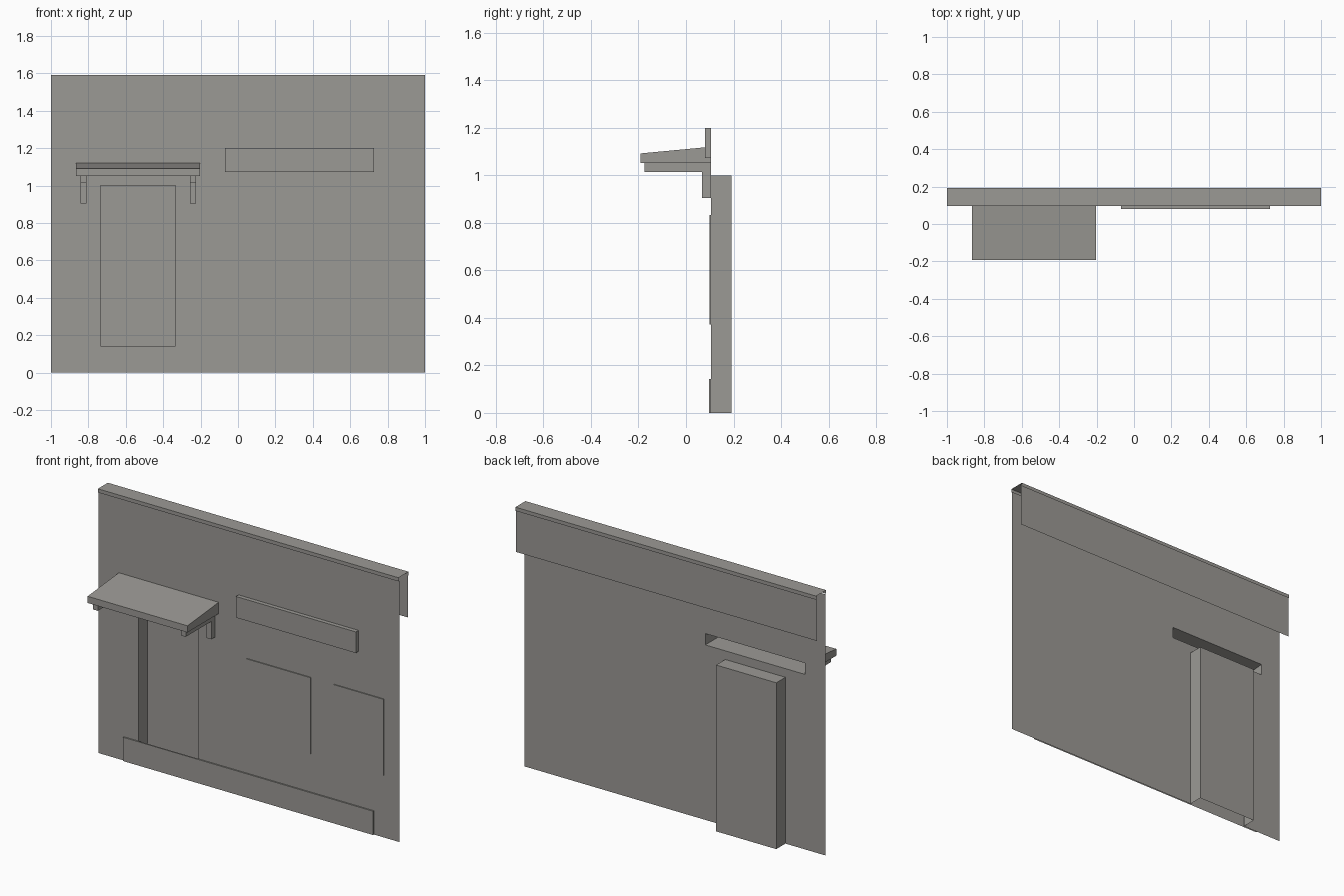
import bpy, bmesh

cube = bpy.data.objects.get("Cube")
if cube:
    bpy.data.objects.remove(cube, do_unlink=True)

grey = bpy.data.materials.new("warm_grey")
grey.use_nodes = True
colour = (0.33, 0.32, 0.30, 1)
grey.diffuse_color = colour
grey.node_tree.nodes["Principled BSDF"].inputs["Base Color"].default_value = colour

WALL = 0.105   # y of the facade sheet
BACK = 0.192   # y of the rearmost faces


def finish(name, bm):
    bmesh.ops.remove_doubles(bm, verts=bm.verts, dist=0.0001)
    mesh = bpy.data.meshes.new(name)
    bm.to_mesh(mesh)
    bm.free()
    mesh.materials.append(grey)
    ob = bpy.data.objects.new(name, mesh)
    bpy.context.collection.objects.link(ob)
    return ob


def sheet(name, x, z, y, holes=()):
    """Upright sheet facing the front, with rectangular holes (x0, x1, z0, z1)."""
    bm = bmesh.new()
    xs = sorted({*x, *(v for h in holes for v in h[:2])})
    zs = sorted({*z, *(v for h in holes for v in h[2:])})
    for x0, x1 in zip(xs, xs[1:]):
        for z0, z1 in zip(zs, zs[1:]):
            if any(h[0] <= x0 < h[1] and h[2] <= z0 < h[3] for h in holes):
                continue
            bm.faces.new([bm.verts.new((px, y, pz)) for px, pz in
                          ((x0, z0), (x1, z0), (x1, z1), (x0, z1))])
    bmesh.ops.remove_doubles(bm, verts=bm.verts, dist=0.0001)
    bmesh.ops.dissolve_limit(bm, angle_limit=0.01, verts=bm.verts, edges=bm.edges)
    return finish(name, bm)


def extrude(name, x, profile, skip=(), ends=True):
    """Sweep a (y, z) profile along x; skip leaves out the numbered sides."""
    bm = bmesh.new()
    rings = [[bm.verts.new((px, *p)) for p in profile] for px in x]
    n = len(profile)
    for i in range(n):
        if i not in skip:
            j = (i + 1) % n
            bm.faces.new((rings[0][i], rings[0][j], rings[1][j], rings[1][i]))
    if ends:
        bm.faces.new(rings[0][::-1])
        bm.faces.new(rings[1])
    bmesh.ops.recalc_face_normals(bm, faces=bm.faces)
    return finish(name, bm)


def box_profile(y0, y1, z0, z1):
    return [(y0, z0), (y1, z0), (y1, z1), (y0, z1)]


# Facade with openings for the doorway and the hollow canopy
door_x, canopy_x = (-0.735, -0.335), (-0.866, -0.202)
sheet("facade_wall", (-1, 1), (0, 1.57), WALL,
      [(*door_x, 0, 1.0), (*canopy_x, 1.052, 1.12)])

# Doorway recess, open at the front and bottom
extrude("door_recess", door_x, box_profile(WALL, BACK, 0, 1.0), skip=(0, 3))

# Parapet cap and rear panel
extrude("parapet_cap", (-1, 1), box_profile(0.097, BACK, 1.57, 1.592),
        skip=(0,), ends=False)
sheet("parapet_rear_panel", (-1, 1), (1.32, 1.59), 0.185)

# Sloped canopy, open at the back
extrude("canopy", canopy_x,
        [(-0.192, 1.052), (WALL, 1.052), (WALL, 1.12), (-0.192, 1.092)], skip=(1,))

# Canopy brackets
for side, x in (("right", -0.842), ("left", -0.257)):
    extrude(side + "_canopy_bracket", (x, x + 0.032),
            [(-0.175, 1.013), (0.068, 1.013), (0.068, 0.905),
             (WALL, 0.905), (WALL, 1.052), (-0.175, 1.052)])

# Sign board, base plinth and windows
extrude("sign_board", (-0.07, 0.728), box_profile(0.08, WALL, 1.073, 1.2), skip=(1,))
extrude("base_plinth", (-0.832, 0.83), box_profile(0.097, WALL, 0, 0.143), skip=(0, 1))
for name, x in (("wide_window", (-0.017, 0.412)), ("narrow_window", (0.566, 0.898))):
    extrude(name, x, box_profile(0.099, WALL, 0.373, 0.833), skip=(1,))
